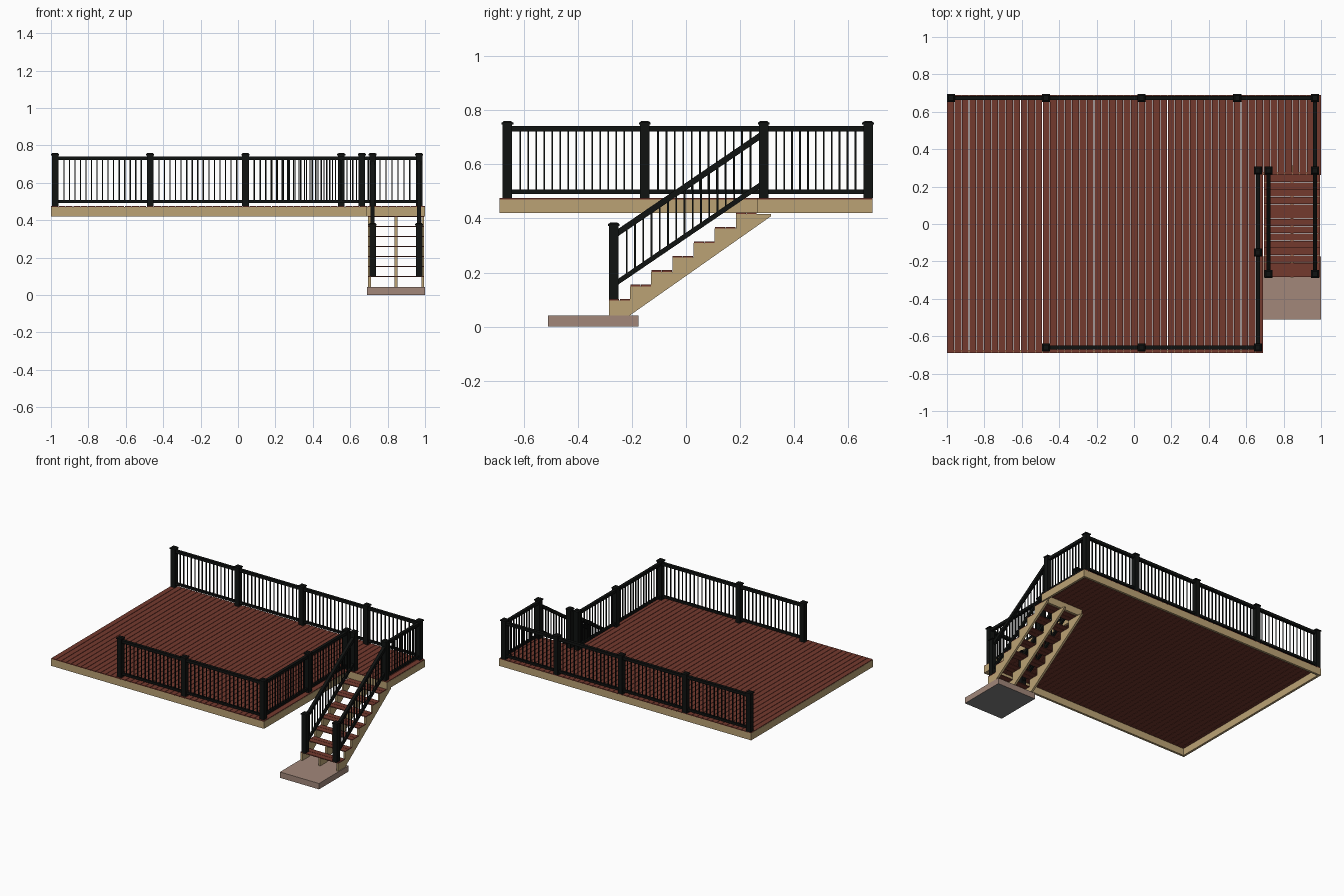
import bpy, bmesh, math
from mathutils import Vector, Matrix

if "Cube" in bpy.data.objects:
    bpy.data.objects.remove(bpy.data.objects["Cube"])


def material(name, rgb):
    m = bpy.data.materials.new(name)
    m.diffuse_color = (*rgb, 1)
    m.use_nodes = True
    m.node_tree.nodes["Principled BSDF"].inputs["Base Color"].default_value = m.diffuse_color
    return m


RED = material("red_brown_boards", (0.175, 0.041, 0.027))
TAN = material("tan_timber", (0.50, 0.365, 0.178))
BLACK = material("black_metal", (0.005, 0.006, 0.0055))
PAD = material("pinkish_concrete", (0.36, 0.245, 0.195))
GREY = material("grey_underside", (0.22, 0.22, 0.22))


def box(bm, x0, x1, y0, y1, z0, z1):
    mat = Matrix.Translation(((x0 + x1) / 2, (y0 + y1) / 2, (z0 + z1) / 2)) @ \
        Matrix.Diagonal((x1 - x0, y1 - y0, z1 - z0, 1))
    bmesh.ops.create_cube(bm, size=1, matrix=mat)


def bar(bm, a, b, w, h):
    """Upright-sided bar from a to b: w wide sideways, h tall vertically."""
    a, b = Vector(a), Vector(b)
    d = b - a
    s = Vector((-d.y, d.x, 0)).normalized() * w / 2
    u = Vector((0, 0, h / 2))
    ends = [[bm.verts.new(p + o) for o in (-s - u, s - u, s + u, -s + u)] for p in (a, b)]
    bm.faces.new(ends[0])
    bm.faces.new(ends[1][::-1])
    for i in range(4):
        j = (i + 1) % 4
        bm.faces.new((ends[0][i], ends[1][i], ends[1][j], ends[0][j]))


def finish(bm, name, *mats):
    bmesh.ops.recalc_face_normals(bm, faces=bm.faces[:])
    me = bpy.data.meshes.new(name)
    bm.to_mesh(me)
    bm.free()
    for m in mats:
        me.materials.append(m)
    ob = bpy.data.objects.new(name, me)
    bpy.context.collection.objects.link(ob)
    return ob


DECK, EDGE_X, EDGE_Y, HALF = 0.475, 0.69, 0.262, 0.69
BOARD_Z = 0.470

# Deck boards running front to back, in an L shape
bm = bmesh.new()
gap = 0.0015
for x0, x1, y0, n in ((-1, EDGE_X, -HALF, 43), (EDGE_X, 1, EDGE_Y, 8)):
    p = (x1 - x0) / n
    for i in range(n):
        box(bm, x0 + i * p + gap, x0 + (i + 1) * p - gap, y0, HALF, BOARD_Z, DECK)
finish(bm, "deck_boards", RED)

# Rim joists around the L
bm = bmesh.new()
t = 0.016
z0, z1 = 0.42, BOARD_Z
box(bm, -1, 1, HALF - t, HALF, z0, z1)
box(bm, -1, EDGE_X, -HALF, -HALF + t, z0, z1)
box(bm, -1, -1 + t, -HALF + t, HALF - t, z0, z1)
box(bm, EDGE_X - t, EDGE_X, -HALF + t, EDGE_Y + t, z0, z1)
box(bm, EDGE_X, 1, EDGE_Y, EDGE_Y + t, z0, z1)
box(bm, 1 - t, 1, EDGE_Y + t, HALF - t, z0, z1)
finish(bm, "rim_joists", TAN)

# Stair stringers: saw-tooth profile extruded sideways
STEPS, RUN, RISE, Y0, ZT = 7, 0.0782, 0.0533, -0.285, 0.10
profile = [(-0.207, 0.042), (Y0, 0.042)]
for i in range(STEPS):
    z = ZT - 0.004 + i * RISE
    profile += [(Y0 + i * RUN, z), (Y0 + (i + 1) * RUN, z)]
profile += [(0.314, 0.416), (0.314, 0.408)]
bm = bmesh.new()
for x in (0.695, 0.837, 0.980):
    f = bm.faces.new([bm.verts.new((x, y, z)) for y, z in profile])
    r = bmesh.ops.extrude_face_region(bm, geom=[f])
    bmesh.ops.translate(bm, vec=(0.015, 0, 0),
                        verts=[v for v in r["geom"] if isinstance(v, bmesh.types.BMVert)])
finish(bm, "stair_stringers", TAN)

# Stair treads, two boards each
bm = bmesh.new()
for i in range(STEPS):
    y, z = Y0 + i * RUN, ZT + i * RISE
    for k in (0, 1):
        box(bm, 0.695, 0.995, y + k * RUN / 2 + 0.001, y + (k + 1) * RUN / 2 - 0.001, z - 0.004, z + 0.002)
finish(bm, "stair_treads", RED)

# Landing pad with grey underside
bm = bmesh.new()
box(bm, 0.69, 1, -0.51, -0.175, 0, 0.042)
bm.normal_update()
for f in bm.faces:
    f.material_index = 1 if f.normal.z < -0.5 else 0
finish(bm, "landing_pad", PAD, GREY)

# Posts with caps
PW = 0.0175
back = [(x, 0.673) for x in (-0.978, -0.47, 0.04, 0.552, 0.968)]
front = [(x, -0.66) for x in (-0.47, 0.04, 0.662)]
inner = [front[-1], (0.662, -0.152), (0.662, 0.287)]
right = [back[-1], (0.968, 0.287)]
stair_x = (0.72, 0.968)
posts = [(*p, DECK) for p in set(back + front + inner + right + [(0.72, 0.287)])]
posts += [(x, -0.267, ZT) for x in stair_x]
bm = bmesh.new()
for x, y, z in posts:
    top = z + 0.272
    box(bm, x - PW, x + PW, y - PW, y + PW, z, top)
    c = 0.0215
    box(bm, x - c, x + c, y - c, y + c, top, top + 0.007)
    bmesh.ops.create_cone(bm, cap_ends=True, segments=4, radius1=0.021 * math.sqrt(2),
                          radius2=0.013 * math.sqrt(2), depth=0.006,
                          matrix=Matrix.Translation((x, y, top + 0.010)) @ Matrix.Rotation(math.pi / 4, 4, 'Z'))
finish(bm, "railing_posts", BLACK)


def railing(rails, balusters, a, b, low, high, h):
    """Rails and balusters between post centres a and b (points at base height)."""
    a, b = Vector(a), Vector(b)
    flat = Vector((b.x - a.x, b.y - a.y, 0)).length
    e = (b - a) * PW / flat
    a, b = a + e, b - e
    up = Vector((0, 0, 1))
    bar(rails, a + up * low, b + up * low, 0.015, h * 0.8)
    bar(rails, a + up * high, b + up * high, 0.021, h)
    n = round((flat - 2 * PW) / 0.0305)
    r = 0.0032
    for i in range(1, n):
        p = a.lerp(b, i / n)
        box(balusters, p.x - r, p.x + r, p.y - r, p.y + r, p.z + low, p.z + high)


# Level railings and sloped stair railings
rails, balusters = bmesh.new(), bmesh.new()
for run in (back, front, inner, right):
    for p, q in zip(run, run[1:]):
        railing(rails, balusters, (*p, DECK), (*q, DECK), 0.024, 0.256, 0.020)
for x in stair_x:
    railing(rails, balusters, (x, -0.267, 0.155), (x, 0.287, 0.532), 0, 0.182, 0.027)
finish(rails, "handrails", BLACK)
finish(balusters, "balusters", BLACK)
